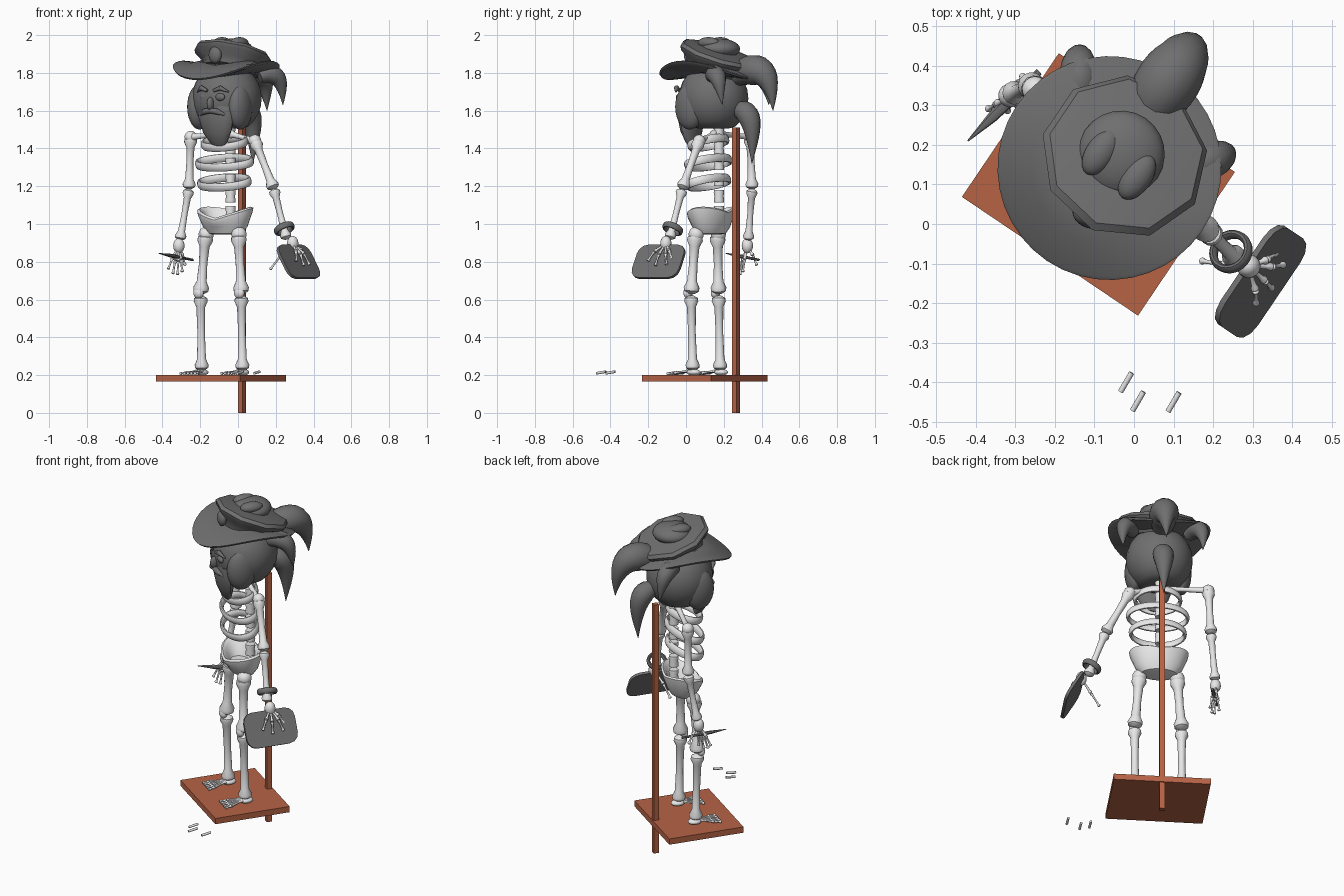
import bpy, bmesh
from math import sin, cos, pi, radians
from mathutils import Matrix, Vector
from mathutils.geometry import interpolate_bezier

old = bpy.data.objects.get("Cube")
if old:
    bpy.data.objects.remove(old, do_unlink=True)


def material(name, rgb):
    m = bpy.data.materials.new(name)
    m.use_nodes = True
    m.diffuse_color = (*rgb, 1)
    m.node_tree.nodes["Principled BSDF"].inputs["Base Color"].default_value = (*rgb, 1)
    return m


BONE = material("bone white", (0.8, 0.8, 0.8))
DARK = material("dark grey", (0.16, 0.16, 0.16))
WOOD = material("red brown wood", (0.47, 0.125, 0.06))

# The figure is built facing -y, then turned on its stand
BODY = Matrix.Translation((-0.09, 0.10, 0)) @ Matrix.Rotation(radians(-34), 4, 'Z')
TO_BODY = BODY.inverted()
made = []


def W(*p):
    return TO_BODY @ Vector(p)


def finish(name, bm, mat):
    bmesh.ops.recalc_face_normals(bm, faces=bm.faces)
    me = bpy.data.meshes.new(name)
    bm.to_mesh(me)
    bm.free()
    me.materials.append(mat)
    ob = bpy.data.objects.new(name, me)
    bpy.context.collection.objects.link(ob)
    ob.matrix_world = BODY
    made.append(ob)
    return ob


def box(name, loc, size, mat, rot=Matrix()):
    bm = bmesh.new()
    m = Matrix.Translation(loc) @ rot @ Matrix.Diagonal((*size, 1))
    bmesh.ops.create_cube(bm, size=1, matrix=m)
    return finish(name, bm, mat)


def ball(name, loc, scale, mat, floor=0):
    bm = bmesh.new()
    m = Matrix.Translation(loc) @ Matrix.Diagonal((*scale, 1))
    bmesh.ops.create_uvsphere(bm, u_segments=24, v_segments=14, radius=1, matrix=m)
    for v in bm.verts:
        v.co.z = max(v.co.z, floor)
    return finish(name, bm, mat)


def tube(name, pts, radii, mat, sides=14, squash=1.0):
    """Sweep a round section along points with a radius at each."""
    pts = [Vector(p) for p in pts]
    bm = bmesh.new()
    rings, prev = [], Vector((0, 0, 1))
    q = Matrix.Identity(3)
    for i, (p, r) in enumerate(zip(pts, radii)):
        t = (pts[min(i + 1, len(pts) - 1)] - pts[max(i - 1, 0)]).normalized()
        q = prev.rotation_difference(t).to_matrix() @ q
        prev = t
        rings.append([bm.verts.new(p + q @ Vector((r * cos(k * 2 * pi / sides),
                      squash * r * sin(k * 2 * pi / sides), 0))) for k in range(sides)])
    for a, b in zip(rings, rings[1:]):
        for k in range(sides):
            bm.faces.new((a[k], a[k - 1], b[k - 1], b[k]))
    bm.faces.new(rings[0])
    bm.faces.new(rings[-1])
    return finish(name, bm, mat)


def bone(name, a, b, r):
    """Long bone: slim shaft with a knob at each end."""
    a, b = Vector(a), Vector(b)
    k = min(0.25, 1.7 * r / (b - a).length)
    shape = [(0, .6), (k * .3, 1.4), (k * .7, 1.5), (k * 1.4, .95), (.5, .8)]
    shape += [(1 - t, s) for t, s in reversed(shape[:4])]
    return tube(name, [a.lerp(b, t) for t, s in shape], [r * s for t, s in shape], BONE)


def hoop(name, loc, rx, ry, r, height, mat, rot, sides=10, steps=36):
    bm = bmesh.new()
    m = Matrix.Translation(loc) @ rot
    rings = []
    for i in range(steps):
        a = 2 * pi * i / steps
        rings.append([bm.verts.new(m @ Vector((
            (rx + r * cos(c)) * cos(a), (ry + r * cos(c)) * sin(a), height * sin(c))))
            for c in (2 * pi * k / sides for k in range(sides))])
    for i in range(steps):
        a, b = rings[i - 1], rings[i]
        for k in range(sides):
            bm.faces.new((a[k - 1], a[k], b[k], b[k - 1]))
    return finish(name, bm, mat)


def lathe(name, profile, sides, mat, place):
    """Revolve (radius, height) pairs and move each vertex by a rule."""
    bm = bmesh.new()
    rings = [[bm.verts.new(place(r * cos(k * 2 * pi / sides), r * sin(k * 2 * pi / sides), z))
              for k in range(sides)] for r, z in profile]
    for a, b in zip(rings, rings[1:]):
        for k in range(sides):
            bm.faces.new((a[k - 1], a[k], b[k], b[k - 1]))
    bm.faces.new(rings[0])
    bm.faces.new(rings[-1])
    return finish(name, bm, mat)


# Stand
box("base_board", (0, 0, 0.183), (0.537, 0.438, 0.035), WOOD)
box("support_pole", (0, 0.198, 0.755), (0.03, 0.03, 1.51), WOOD)

# Legs and feet
for side, s in (("left", 1), ("right", -1)):
    x = 0.13 * s
    bone(side + "_thigh", (x, 0, 0.63), (0.105 * s, 0.01, 0.945), 0.028)
    bone(side + "_shin", (x, 0.01, 0.225), (x, 0, 0.62), 0.025)
    ball(side + "_kneecap", (x, -0.02, 0.635), (0.03, 0.022, 0.03), BONE)
    ball(side + "_heel", (x, 0.015, 0.215), (0.03, 0.04, 0.017), BONE)
    for i in range(5):
        toe = x + (i - 2) * 0.019
        bone(f"{side}_toe_{i}", (x + (i - 2) * 0.008, -0.01, 0.222), (toe, -0.085, 0.212), 0.006)
        bone(f"{side}_toe_tip_{i}", (toe, -0.085, 0.212),
             (toe + (i - 2) * 0.004, -0.125, 0.208), 0.006)

# Loose toe bones in front of the stand
for i, (x, y) in enumerate(((-0.02, -0.4), (0.01, -0.448), (0.1, -0.45))):
    tube(f"loose_bone_{i}", [W(x - .014, y - .024, .21), W(x + .014, y + .024, .218)],
         [0.007, 0.007], BONE)


# Pelvis: flared bowl, highest at the sides
def pelvis_shape(x, y, z):
    if z > 1.0:
        z += 0.25 * abs(x) + 0.12 * y
    return x, y * 0.65 + 0.04, z


lathe("pelvis", [(0.07, 0.945), (0.10, 0.95), (0.13, 0.985), (0.16, 1.02), (0.165, 1.04),
                 (0.15, 1.05), (0.125, 1.035), (0.09, 0.99)], 32, BONE, pelvis_shape)
for s in (1, -1):
    ball("hip_joint", (0.105 * s, 0.015, 0.945), (0.04, 0.04, 0.04), BONE)

# Spine, ribs and collar bones
for i in range(6):
    z = 1.03 + i * 0.085
    tube(f"vertebra_{i}", [(0, .09, z + h) for h in (0, .012, .03, .052, .064)],
         [.026, .028, .024, .028, .026], BONE)
lean = Matrix.Rotation(radians(17), 4, 'X')
for i, (z, w) in enumerate(((1.22, 0.15), (1.325, 0.165), (1.43, 0.125))):
    hoop(f"rib_{i}", (0.005, 0.025, z), w, 0.09, 0.011, 0.023, BONE, lean)
shoulder = {"left": W(0.09, 0.07, 1.44), "right": W(-0.25, 0.34, 1.46)}
for side, p in shoulder.items():
    bone(side + "_collar_bone", (0, 0.07, 1.48), p, 0.016)
    ball(side + "_shoulder", p, (0.033, 0.033, 0.033), BONE)

# Arms and hands; the left fingers rest on the outer face of the plate
OUT = Vector((0.86, 0, 0.5)) * 0.027
arms = {
    "left": (W(0.19, -0.02, 1.185), W(0.257, -0.087, 0.92), W(0.28, -0.1, 0.89) + OUT * .5, OUT,
             [(.29, -.19, .79), (.33, -.15, .765), (.36, -.09, .77), (.34, -.06, .80),
              (.15, -.08, .745)]),
    "right": (W(-0.26, 0.35, 1.185), W(-0.307, 0.33, 0.915), W(-0.313, 0.325, 0.885), OUT * 0,
              [(-.37, .29, .76), (-.345, .28, .735), (-.32, .285, .73), (-.295, .30, .745),
               (-.28, .375, .78)]),
}
for side, (elbow, wrist, palm, lift, tips) in arms.items():
    bone(side + "_upper_arm", shoulder[side], elbow, 0.023)
    bone(side + "_forearm", elbow, wrist, 0.02)
    ball(side + "_palm", palm, (0.03, 0.03, 0.04), BONE)
    for i, tip in enumerate(tips):
        tip = W(*tip) + lift
        mid = palm.lerp(tip, 0.6) + Vector((0, 0, 0.01)) + lift * 0.3
        bone(f"{side}_finger_{i}", palm, mid, 0.007)
        bone(f"{side}_fingertip_{i}", mid, tip, 0.006)

# Held things: bangle, flat plate and blade
axis = Vector((-0.5, 0.1, 0.85)).to_track_quat('Z', 'Y').to_matrix().to_4x4()
hoop("bangle", W(0.245, -0.07, 0.975), 0.047, 0.047, 0.010, 0.017, DARK, axis)
plate = box("held_plate", W(0.32, -0.145, 0.80), (0.016, 0.30, 0.20), DARK,
            Matrix.Rotation(radians(-30), 4, 'Y'))
bm = bmesh.new()
bm.from_mesh(plate.data)
short = [e for e in bm.edges if e.calc_length() < 0.03]
bmesh.ops.bevel(bm, geom=short, offset=0.055, segments=3, profile=0.5, affect='EDGES')
bm.to_mesh(plate.data)
bm.free()
tip, end = W(-0.42, 0.21, 0.845), W(-0.24, 0.385, 0.81)
tube("blade", [tip.lerp(end, t) for t in (0, .35, .55, .6, 1)],
     [.002, .014, .015, .011, .009], DARK, 8, 0.7)

# Head, hair and beard
ball("head", (0, 0.055, 1.665), (0.185, 0.185, 0.19), DARK, floor=1.505)
for s in (1, -1):
    ball("side_hair", (0.13 * s, -0.01, 1.62), (0.055, 0.085, 0.12), DARK)
    tube("eyebrow", [(.02 + .02 * s, -.13, 1.705), (.02 + .06 * s, -.127, 1.72),
                     (.02 + .10 * s, -.105, 1.70)], [.008, .014, .004], DARK)
    ball("eye", (0.02 + 0.05 * s, -0.113, 1.672), (0.03, 0.014, 0.02), DARK)
    tube("moustache", [(.02, -.13, 1.60), (.02 + .04 * s, -.127, 1.595),
                       (.02 + .085 * s, -.10, 1.575)], [.014, .016, .003], DARK)
ball("nose", (0.02, -0.13, 1.637), (0.017, 0.024, 0.035), DARK)
tube("beard", [(0.02, -.07, 1.62), (0.02, -.075, 1.57), (.025, -.07, 1.49),
               (.03, -.06, 1.43), (.035, -.05, 1.40)],
     [.105, .11, .088, .052, .018], DARK, 16, 0.45)


# Curved horn-like tufts at the back
def horn(name, ctrl, R):
    pts = interpolate_bezier(*[Vector(p) for p in ctrl], 14)
    tube(name, pts, [R * sin(pi * (0.12 + 0.879 * i / 13) ** 0.7) + .001
                     for i in range(14)], DARK, 14)


horn("upper_back_tuft", [(0, .20, 1.78), (0, .36, 1.87), (0, .43, 1.78), (0, .435, 1.60)], 0.08)
horn("lower_back_tuft", [(0, .20, 1.60), (0, .31, 1.62), (0, .31, 1.48), (0, .30, 1.32)], 0.058)
for s in (1, -1):
    horn("side_tuft", [(.15 * s, .14, 1.78), (.215 * s, .23, 1.83),
                       (.23 * s, .245, 1.74), (.22 * s, .26, 1.63)], 0.048)


# Hat: brim with raised sides, flared crown, tilted top and badge
def brim_shape(x, y, z):
    return x, y + 0.05, z + 1.15 * x * x


lathe("hat_brim", [(0.15, 1.775), (0.275, 1.762), (0.283, 1.77), (0.275, 1.778),
                   (0.20, 1.81), (0.15, 1.84)], 40, DARK, brim_shape)
tilt = Matrix.Translation((0.015, 0.095, 1.895)) @ Matrix.Rotation(radians(-20), 4, 'X')


def tilted(x, y, z):
    return tilt @ Vector((x, y, z))


lathe("hat_crown", [(0.15, -0.09), (0.165, -0.05), (0.205, -0.02), (0.215, 0),
                    (0.20, 0.018), (0.10, 0.03)], 9, DARK, tilted)
ball("hat_dome", tilted(-0.01, -0.01, 0.03), (0.11, 0.11, 0.055), DARK)
for s in (1, -1):
    ball("hat_dome_lobe", tilted(0.055 * s, -0.045, 0.052), (0.038, 0.065, 0.03), DARK)
ball("hat_badge", (0.02, -0.085, 1.895), (0.038, 0.025, 0.045), DARK)

# Smooth shading with sharp edges kept
bpy.ops.object.select_all(action='DESELECT')
for ob in made:
    ob.select_set(True)
bpy.context.view_layer.objects.active = made[0]
bpy.ops.object.shade_smooth_by_angle(angle=radians(40))
